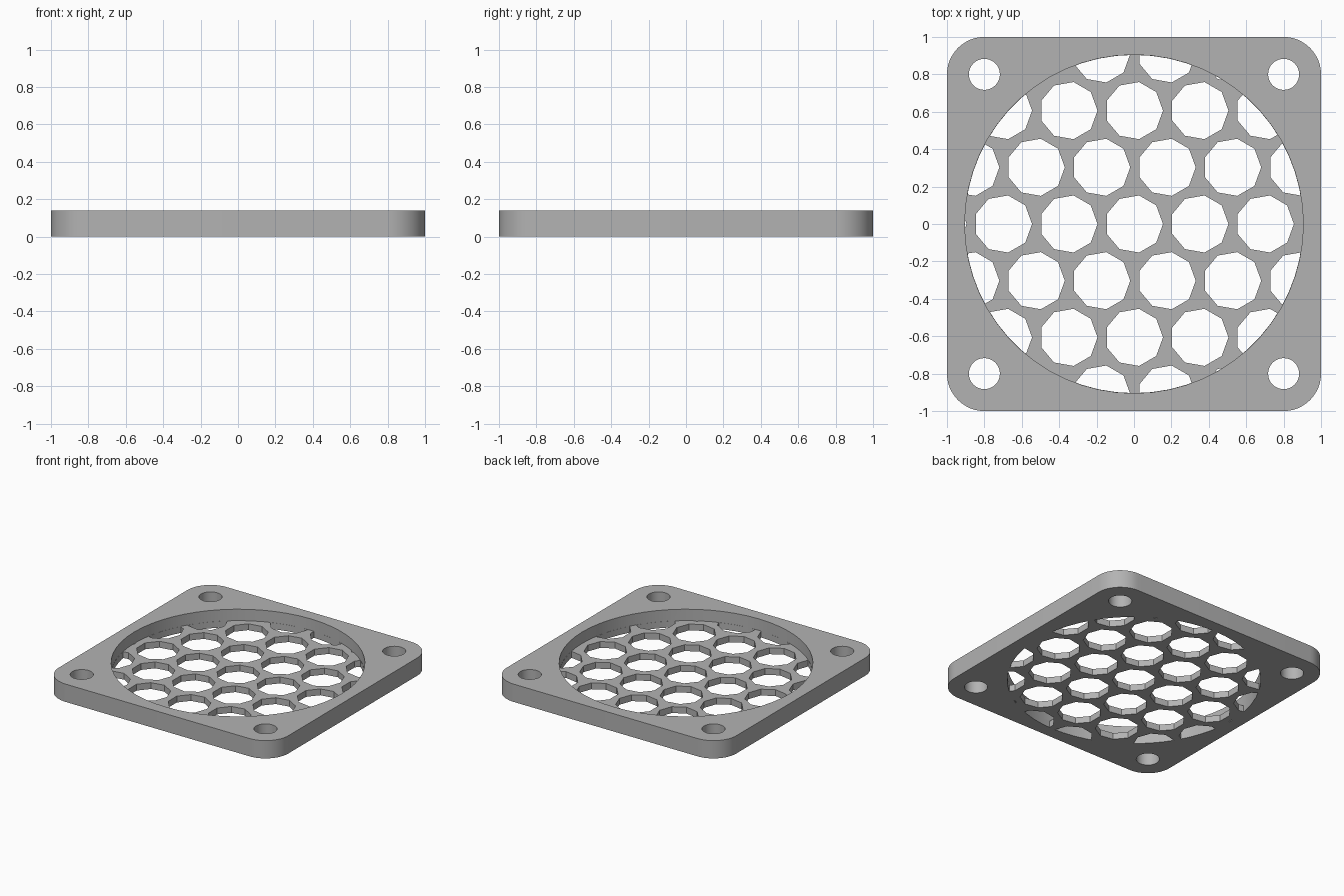
import bpy, bmesh, math
from mathutils import Vector

if "Cube" in bpy.data.objects:
    bpy.data.objects.remove(bpy.data.objects["Cube"])

HEIGHT, GRILLE = 0.14, 0.05
OPENING, SIDES = 0.905, 60
PITCH, HOLE = 0.35, 0.155


def polygon(bm, x, y, radius, sides, z):
    """Flat regular polygon with its first corner towards +x."""
    turn = 2 * math.pi / sides
    return bm.faces.new([bm.verts.new((x + radius * math.cos(i * turn),
                                       y + radius * math.sin(i * turn), z))
                         for i in range(sides)])


def raise_faces(bm, depth):
    """Turn flat faces into closed prisms."""
    ext = bmesh.ops.extrude_face_region(bm, geom=bm.faces[:], use_keep_orig=True)
    verts = [g for g in ext["geom"] if isinstance(g, bmesh.types.BMVert)]
    bmesh.ops.translate(bm, verts=verts, vec=(0, 0, depth))
    bmesh.ops.recalc_face_normals(bm, faces=bm.faces)


def make_object(bm, name):
    mesh = bpy.data.meshes.new(name)
    bm.to_mesh(mesh)
    bm.free()
    obj = bpy.data.objects.new(name, mesh)
    bpy.context.collection.objects.link(obj)
    return obj


def cut(target, cutter):
    cutter.hide_render = True
    mod = target.modifiers.new("cut", 'BOOLEAN')
    mod.operation = 'DIFFERENCE'
    mod.solver = 'EXACT'
    mod.object = cutter
    bpy.context.view_layer.objects.active = target
    bpy.ops.object.modifier_apply(modifier=mod.name)
    bpy.data.objects.remove(cutter)


# Square plate with rounded corners
bm = bmesh.new()
bmesh.ops.create_cube(bm, size=2)
for v in bm.verts:
    v.co.z = HEIGHT if v.co.z > 0 else 0
uprights = [e for e in bm.edges if abs(e.verts[0].co.z - e.verts[1].co.z) > 0.1]
bmesh.ops.bevel(bm, geom=uprights, offset=0.2, segments=12, profile=0.5,
                affect='EDGES')
plate = make_object(bm, "fan_grille_plate")

grey = bpy.data.materials.new("light grey")
grey.use_nodes = True
grey.diffuse_color = (0.45, 0.45, 0.45, 1)
grey.node_tree.nodes["Principled BSDF"].inputs["Base Color"].default_value = grey.diffuse_color
plate.data.materials.append(grey)

# Round recess that leaves a thin floor
bm = bmesh.new()
polygon(bm, 0, 0, OPENING, SIDES, GRILLE)
raise_faces(bm, 0.3)
cut(plate, make_object(bm, "recess_cutter"))

# Four corner screw holes
bm = bmesh.new()
for x in (-0.8, 0.8):
    for y in (-0.8, 0.8):
        polygon(bm, x, y, 0.083, 32, -0.1)
raise_faces(bm, 0.4)
cut(plate, make_object(bm, "screw_hole_cutter"))

# Staggered nine-sided vents, trimmed to the round opening
bm = bmesh.new()
for row in range(-3, 4):
    for col in range(-3, 4):
        x = (col + 0.5 * (row % 2)) * PITCH
        y = row * PITCH * math.sqrt(0.75)
        if math.hypot(x, y) < OPENING + HOLE:
            polygon(bm, x, y, HOLE, 9, -0.1)
inner = (OPENING - 0.001) * math.cos(math.pi / SIDES)
for i in range(SIDES):
    a = (i + 0.5) * 2 * math.pi / SIDES
    out = Vector((math.cos(a), math.sin(a), 0))
    bmesh.ops.bisect_plane(bm, geom=bm.verts[:] + bm.edges[:] + bm.faces[:],
                           plane_co=out * inner, plane_no=out, clear_outer=True)
raise_faces(bm, GRILLE + 0.12)
cut(plate, make_object(bm, "vent_cutter"))

# Smooth round walls, crisp edges
bpy.ops.object.select_all(action='DESELECT')
plate.select_set(True)
bpy.context.view_layer.objects.active = plate
bpy.ops.object.shade_smooth_by_angle(angle=math.radians(30))
